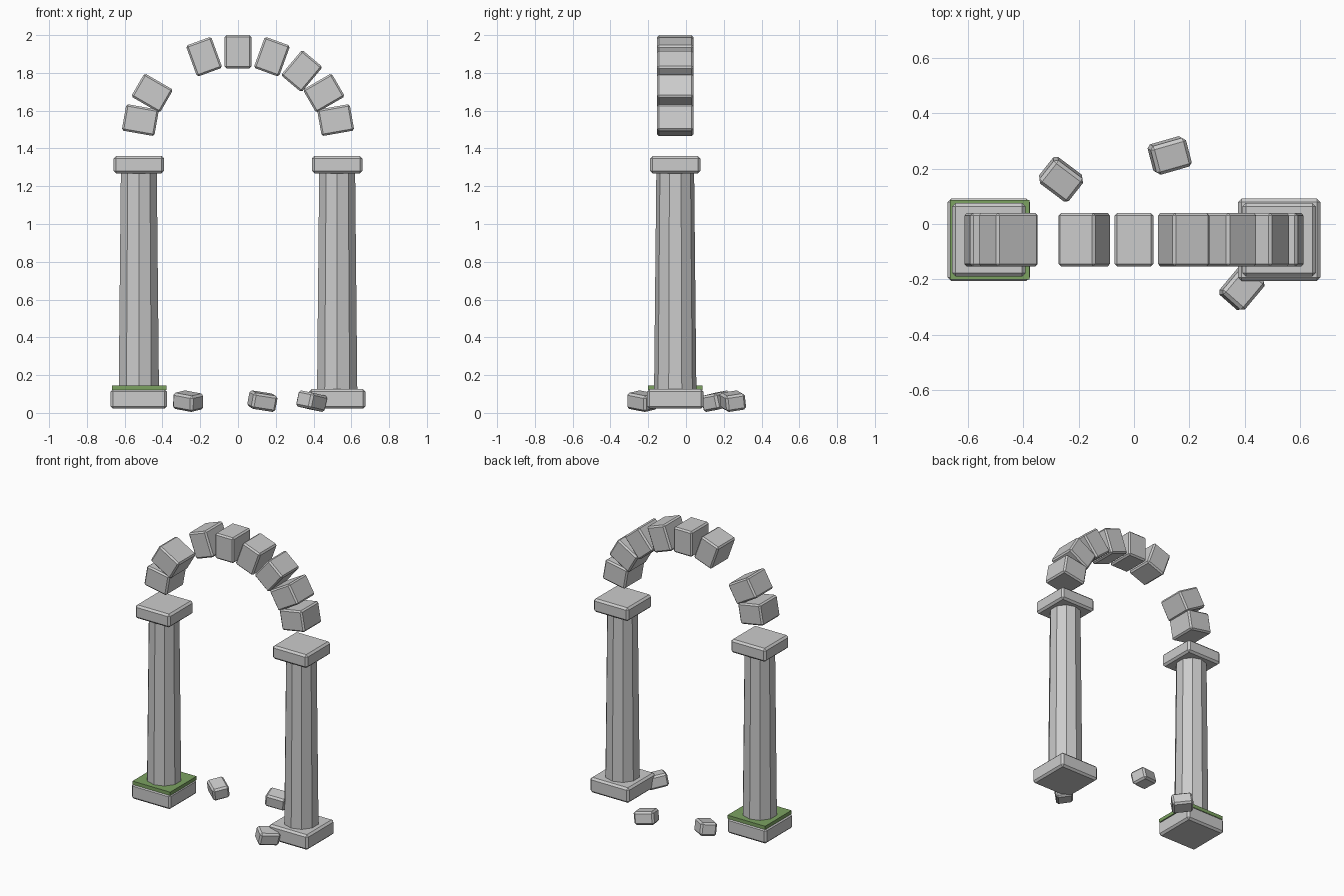
import bpy, bmesh
from math import sin, cos, radians, pi
from mathutils import Matrix

if "Cube" in bpy.data.objects:
    bpy.data.objects.remove(bpy.data.objects["Cube"])

Y0 = -0.057  # depth of the arch plane


def finish(name, bm, loc, rot=(0, 0, 0)):
    me = bpy.data.meshes.new(name)
    bm.to_mesh(me)
    bm.free()
    ob = bpy.data.objects.new(name, me)
    ob.location = loc
    ob.rotation_euler = rot
    bpy.context.collection.objects.link(ob)
    return ob


def block(name, size, loc, rot=(0, 0, 0), bevel=0.01):
    """Stone block with a small flat chamfer."""
    bm = bmesh.new()
    bmesh.ops.create_cube(bm, size=1, matrix=Matrix.Diagonal((*size, 1)))
    if bevel:
        bmesh.ops.bevel(bm, geom=bm.edges[:], offset=bevel, segments=1,
                        affect='EDGES')
    return finish(name, bm, loc, rot)


def shaft(name, x, z0, z1, r0, r1):
    """Tapered ten-sided column shaft with a corner facing front."""
    bm = bmesh.new()
    bmesh.ops.create_cone(bm, cap_ends=True, segments=10, radius1=r0,
                          radius2=r1, depth=z1 - z0,
                          matrix=Matrix.Rotation(pi, 4, 'Z'))
    return finish(name, bm, (x, Y0, (z0 + z1) / 2))


# Columns: plinth, shaft, capital
for side, x in (("left", -0.525), ("right", 0.525)):
    block(f"{side}_plinth", (0.298, 0.298, 0.104), (x, Y0, 0.074), bevel=0.013)
    shaft(f"{side}_shaft", x, 0.12, 1.28, 0.112, 0.1)
    block(f"{side}_capital", (0.266, 0.266, 0.092), (x, Y0, 1.314), bevel=0.013)

# Moss layer on the left plinth
moss = block("moss", (0.288, 0.288, 0.024), (-0.522, Y0, 0.133), bevel=0)
green = bpy.data.materials.new("moss_green")
green.diffuse_color = (0.2, 0.36, 0.12, 1)
green.use_nodes = True
green.node_tree.nodes["Principled BSDF"].inputs["Base Color"].default_value = green.diffuse_color
moss.data.materials.append(green)

# Arch stones along an ellipse, one fallen out at 130 degrees
for deg in (10, 30, 50, 70, 90, 110, 150, 170):
    a = radians(deg)
    block(f"arch_stone_{deg}", (0.142, 0.194, 0.175),
          (0.525 * cos(a), Y0, 1.474 + 0.438 * sin(a)),
          (0, pi / 2 - a, 0))

# Fallen rubble
for i, (x, y, yaw) in enumerate(((-0.264, 0.162, -37),
                                 (0.129, 0.248, 16),
                                 (0.39, -0.232, 50))):
    block(f"rubble_{i + 1}", (0.134, 0.108, 0.087), (x, y, 0.062),
          (0.15, 0.15, radians(yaw)), bevel=0.012)
